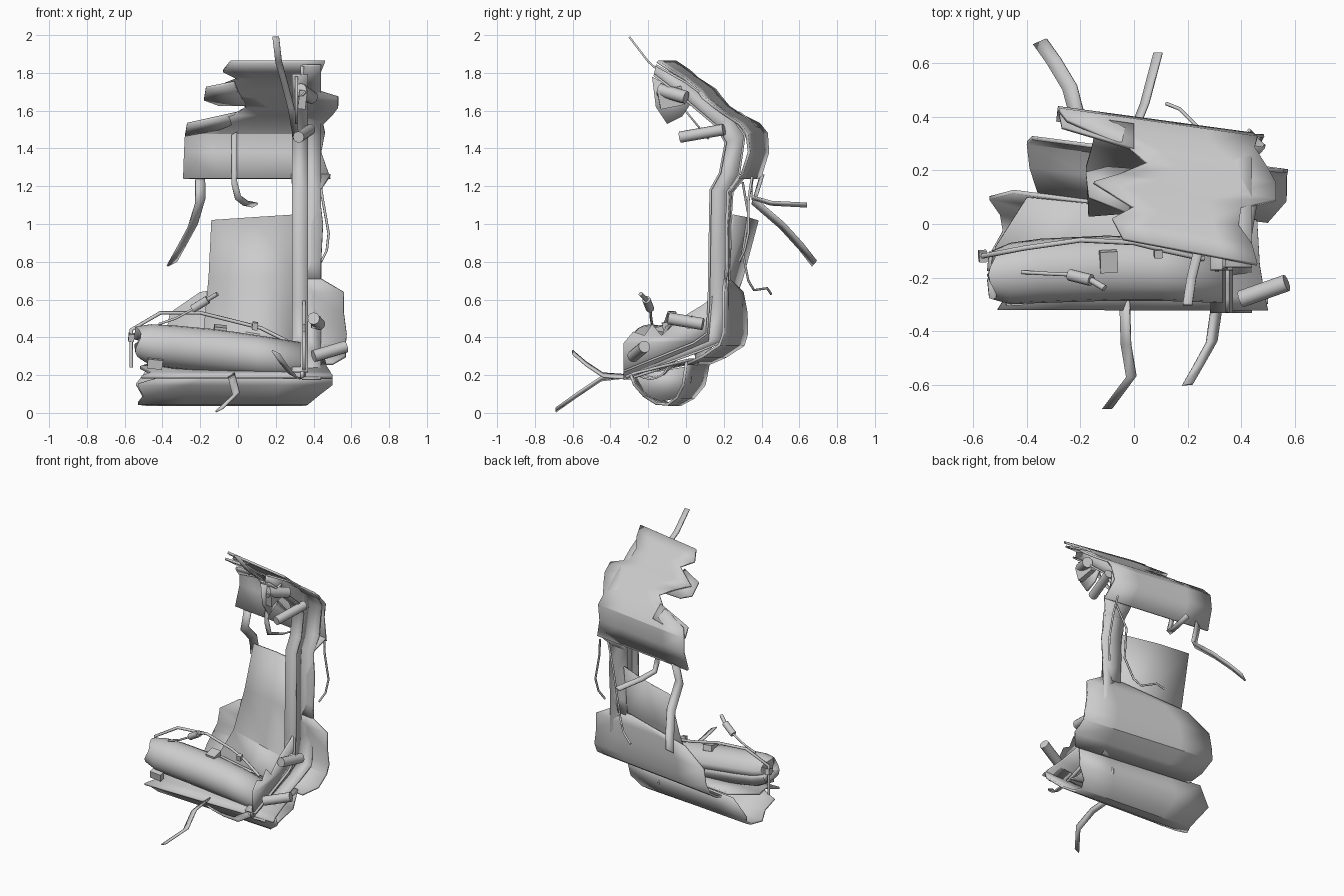
import bpy, bmesh, math
from mathutils import Vector


def finish(name, verts, faces, thick=0.0, angle=30):
    me = bpy.data.meshes.new(name)
    me.from_pydata([tuple(v) for v in verts], [], faces)
    bm = bmesh.new()
    bm.from_mesh(me)
    bmesh.ops.recalc_face_normals(bm, faces=bm.faces)
    bm.to_mesh(me)
    bm.free()
    ob = bpy.data.objects.new(name, me)
    bpy.context.collection.objects.link(ob)
    if thick:
        m = ob.modifiers.new("thickness", 'SOLIDIFY')
        m.thickness = thick
        m.offset = 0
    bpy.ops.object.select_all(action='DESELECT')
    ob.select_set(True)
    bpy.context.view_layer.objects.active = ob
    bpy.ops.object.shade_smooth_by_angle(angle=math.radians(angle))
    return ob


def sheet(name, rows, thick=0.015):
    """Surface through equal-length rows of points."""
    n = len(rows[0])
    faces = [(r*n+c, r*n+c+1, (r+1)*n+c+1, (r+1)*n+c)
             for r in range(len(rows)-1) for c in range(n-1)]
    return finish(name, [p for r in rows for p in r], faces, thick)


def skin(name, prof, shear0=0.13, shear1=0.13, cols=5, thick=0.015):
    """Profile of (y, z, x_left, x_right); y drifts back towards the left."""
    rows = []
    for i, (y, z, xl, xr) in enumerate(prof):
        s = shear0 + (shear1-shear0)*i/(len(prof)-1)
        xs = [xl+(xr-xl)*c/(cols-1) for c in range(cols)]
        rows.append([(x, y+s*(0.4-x), z) for x in xs])
    return sheet(name, rows, thick)


def strap(name, pts, w, side=(1, 0, 0), thick=0.01):
    s = Vector(side).normalized()*w/2
    return sheet(name, [[Vector(p)-s, Vector(p)+s] for p in pts], thick)


def plate(name, x, outline, thick=0.015):
    return finish(name, [(x, y, z) for y, z in outline], [tuple(range(len(outline)))], thick)


def wire(name, pts, r):
    cu = bpy.data.curves.new(name, 'CURVE')
    cu.dimensions = '3D'
    cu.bevel_depth = r
    cu.bevel_resolution = 1
    cu.use_fill_caps = True
    sp = cu.splines.new('POLY')
    sp.points.add(len(pts)-1)
    for q, p in zip(sp.points, pts):
        q.co = (*p, 1)
    ob = bpy.data.objects.new(name, cu)
    bpy.context.collection.objects.link(ob)


def rod(name, a, b, r, r2=None):
    a, b = Vector(a), Vector(b)
    d = b-a
    bpy.ops.mesh.primitive_cone_add(vertices=12, radius1=r, radius2=r2 or r,
                                    depth=d.length, location=(a+b)/2)
    ob = bpy.context.object
    ob.name = name
    ob.rotation_euler = d.to_track_quat('Z', 'Y').to_euler()
    bpy.ops.object.shade_smooth_by_angle(angle=math.radians(40))


def box(name, loc, size, rot=(0, 0, 0)):
    bpy.ops.mesh.primitive_cube_add(size=1, location=loc, rotation=rot)
    bpy.context.object.name = name
    bpy.context.object.scale = size


# curved upper hull skin with torn ends
skin("upper_skin", [(-0.14, 1.86, -0.04, 0.46), (-0.07, 1.81, -0.08, 0.44), (-0.01, 1.77, 0.0, 0.39),
                    (0.06, 1.71, -0.15, 0.40), (0.11, 1.67, -0.05, 0.53), (0.17, 1.62, 0.05, 0.53),
                    (0.22, 1.58, -0.02, 0.50), (0.29, 1.53, -0.25, 0.45), (0.33, 1.48, -0.28, 0.46),
                    (0.34, 1.38, -0.285, 0.44), (0.30, 1.24, -0.29, 0.49)], 0.19, 0.13)

# bent torn flaps on the left edge
sheet("torn_flap_upper", [[(-0.02, 0.04, 1.75), (-0.17, 0.10, 1.72)], [(0.0, 0.12, 1.70), (-0.18, 0.19, 1.66)],
                          [(0.04, 0.2, 1.63), (-0.1, 0.21, 1.63)]])
sheet("torn_flap_lower", [[(0.0, 0.28, 1.59), (-0.27, 0.36, 1.53)], [(0.0, 0.37, 1.52), (-0.28, 0.41, 1.47)]])

# wall column below the upper skin
skin("wall_column", [(0.30, 1.26, 0.28, 0.49), (0.23, 1.17, 0.29, 0.43), (0.22, 1.0, 0.30, 0.45),
                     (0.22, 0.8, 0.31, 0.44), (0.215, 0.70, 0.31, 0.44)], cols=3)

# lower wall skin turning under
skin("lower_skin", [(0.21, 0.71, 0.28, 0.44), (0.22, 0.64, -0.2, 0.56), (0.22, 0.53, -0.36, 0.56),
                    (0.22, 0.42, -0.38, 0.575), (0.20, 0.36, -0.40, 0.57), (0.11, 0.30, -0.39, 0.57),
                    (0.02, 0.26, -0.36, 0.50)])

# belly trough
skin("belly_trough", [(0.01, 0.27, -0.45, 0.46), (-0.01, 0.15, -0.54, 0.44), (-0.05, 0.08, -0.50, 0.38),
                      (-0.10, 0.045, -0.49, 0.36), (-0.16, 0.05, -0.53, 0.37), (-0.22, 0.09, -0.50, 0.42),
                      (-0.27, 0.15, -0.53, 0.50), (-0.29, 0.20, -0.37, 0.50)], 0.13, 0.02)
skin("floor_edge", [(-0.32, 0.19, -0.51, 0.5), (-0.27, 0.21, -0.46, 0.49), (-0.15, 0.24, -0.52, 0.47),
                    (0.02, 0.28, -0.40, 0.46)], 0.0, 0.1)
plate("trough_bulkhead", 0.2, [(-0.27, 0.20), (-0.21, 0.09), (-0.13, 0.06), (-0.03, 0.08), (0.03, 0.17), (0.03, 0.25)])

# tapered tube along the floor, torn at the left
n, rings = 20, []
for x, y, z, r in [(-0.53, -0.19, 0.37, 0.02), (-0.525, -0.19, 0.37, 0.088), (-0.46, -0.185, 0.36, 0.11),
                   (-0.35, -0.175, 0.35, 0.115), (-0.1, -0.165, 0.325, 0.117),
                   (0.1, -0.17, 0.30, 0.112), (0.33, -0.19, 0.275, 0.10)]:
    ring = []
    for i in range(n+1):
        a = 2*math.pi*i/n
        tear = 0.015*math.sin(3*a) if x < -0.5 else 0
        ring.append((x+tear, y+r*math.cos(a), z+r*math.sin(a)*0.95))
    rings.append(ring)
sheet("floor_tube", rings, 0.01)

# leaning flat panel
sheet("back_panel", [[(-0.14, 0.38, 1.02), (0.08, 0.33, 1.035), (0.31, 0.25, 1.05)],
                     [(-0.155, 0.30, 0.72), (0.08, 0.25, 0.72), (0.31, 0.21, 0.72)],
                     [(-0.18, 0.21, 0.46), (0.08, 0.18, 0.42), (0.31, 0.16, 0.38)],
                     [(-0.17, 0.03, 0.36), (0.08, 0.05, 0.30), (0.31, 0.05, 0.25)]], 0.01)

# structural rib: web and flanges
outer = [(-0.16, 1.84), (0.0, 1.75), (0.24, 1.57), (0.31, 1.47), (0.28, 1.26), (0.22, 1.17),
         (0.22, 0.57), (0.20, 0.38), (0.08, 0.33), (-0.33, 0.18)]
inner = [(-0.17, 1.79), (-0.03, 1.68), (0.16, 1.52), (0.21, 1.43), (0.18, 1.27), (0.13, 1.18),
         (0.12, 0.57), (0.11, 0.42), (0.04, 0.37), (-0.33, 0.22)]
sheet("rib_web", [[(0.34, *a), (0.34, *b)] for a, b in zip(outer, inner)], 0.02)
sheet("rib_flange", [[(0.285, *b), (0.37, *b)] for b in inner], 0.012)
sheet("rib_outer_flange", [[(0.34, *a), (0.44, *a)] for a in outer], 0.012)

# jagged end bracket and upper bracket plate
plate("lower_bracket", 0.35, [(-0.33, 0.19), (-0.33, 0.37), (-0.28, 0.43), (-0.22, 0.41), (-0.18, 0.47),
                              (-0.13, 0.41), (-0.03, 0.50), (0.10, 0.58), (0.14, 0.62), (0.12, 0.38)])
plate("upper_bracket", 0.31, [(-0.18, 1.78), (-0.16, 1.62), (-0.10, 1.53), (-0.02, 1.57), (0.04, 1.66)])

# loose straps of torn sheet
strap("hanging_strap_left", [(-0.20, 0.40, 1.25), (-0.20, 0.36, 1.12), (-0.24, 0.51, 0.99),
                             (-0.30, 0.61, 0.88), (-0.35, 0.68, 0.79)], 0.06, (0.8, 0.35, 0.4))
strap("hanging_strap_centre", [(-0.02, 0.37, 1.48), (-0.02, 0.35, 1.22), (0.0, 0.35, 1.14),
                               (0.04, 0.45, 1.11), (0.09, 0.64, 1.10)], 0.035, (1, 0, 0.6))
strap("top_strap", [(0.20, -0.30, 1.99), (0.215, -0.20, 1.86), (0.24, -0.10, 1.77),
                    (0.28, -0.02, 1.62), (0.31, 0.12, 1.45)], 0.035)
strap("front_strap_right", [(0.20, -0.60, 0.32), (0.24, -0.53, 0.26), (0.29, -0.44, 0.20),
                            (0.31, -0.30, 0.19), (0.32, -0.14, 0.24)], 0.045, (1, 0.1, -0.5))
strap("front_strap_left", [(-0.10, -0.69, 0.015), (-0.01, -0.57, 0.10), (-0.03, -0.45, 0.18),
                           (-0.035, -0.28, 0.20)], 0.04, (1, 0, 0.5))

# pipe hoop and loose wires
wire("hoop_pipe", [(-0.565, -0.12, 0.24), (-0.565, -0.12, 0.44), (-0.41, -0.09, 0.53), (-0.2, -0.06, 0.53),
                   (0.0, -0.07, 0.48), (0.12, -0.10, 0.45), (0.26, -0.13, 0.38)], 0.01)
wire("handle_wire", [(-0.42, -0.18, 0.47), (-0.33, -0.185, 0.50), (-0.22, -0.19, 0.56)], 0.007)
wire("wall_wire", [(0.43, 0.35, 1.25), (0.45, 0.33, 1.12), (0.48, 0.33, 0.95), (0.47, 0.31, 0.86),
                   (0.44, 0.28, 0.80)], 0.007)
wire("back_wire", [(0.40, 0.30, 1.22), (0.34, 0.33, 1.05), (0.33, 0.30, 0.85), (0.28, 0.33, 0.70),
                   (0.24, 0.36, 0.65), (0.17, 0.43, 0.66), (0.12, 0.45, 0.63)], 0.007)

# small cylinders and fittings
for i, (a, b, r) in enumerate([((0.32, -0.03, 1.46), (0.38, 0.20, 1.50), 0.03),
                               ((0.33, -0.14, 1.71), (0.39, 0.0, 1.67), 0.035),
                               ((0.40, -0.09, 0.50), (0.43, 0.09, 0.47), 0.032),
                               ((0.40, -0.28, 0.30), (0.57, -0.22, 0.35), 0.032),
                               ((-0.24, -0.19, 0.55), (-0.16, -0.21, 0.60), 0.022),
                               ((-0.16, -0.21, 0.60), (-0.11, -0.24, 0.63), 0.012)]):
    rod("cylinder_%d" % (i+1), a, b, r)
for i, (loc, size) in enumerate([((-0.095, -0.14, 0.44), (0.065, 0.08, 0.04)), ((0.09, -0.11, 0.46), (0.03, 0.03, 0.04)),
                                 ((-0.44, -0.28, 0.26), (0.08, 0.04, 0.05)), ((0.34, -0.08, 1.67), (0.04, 0.13, 0.10)),
                                 ((0.41, 0.02, 0.48), (0.04, 0.04, 0.06)), ((-0.565, -0.12, 0.40), (0.03, 0.04, 0.04))]):
    box("fitting_%d" % (i+1), loc, size, (0.2, 0.1, 0.05))
